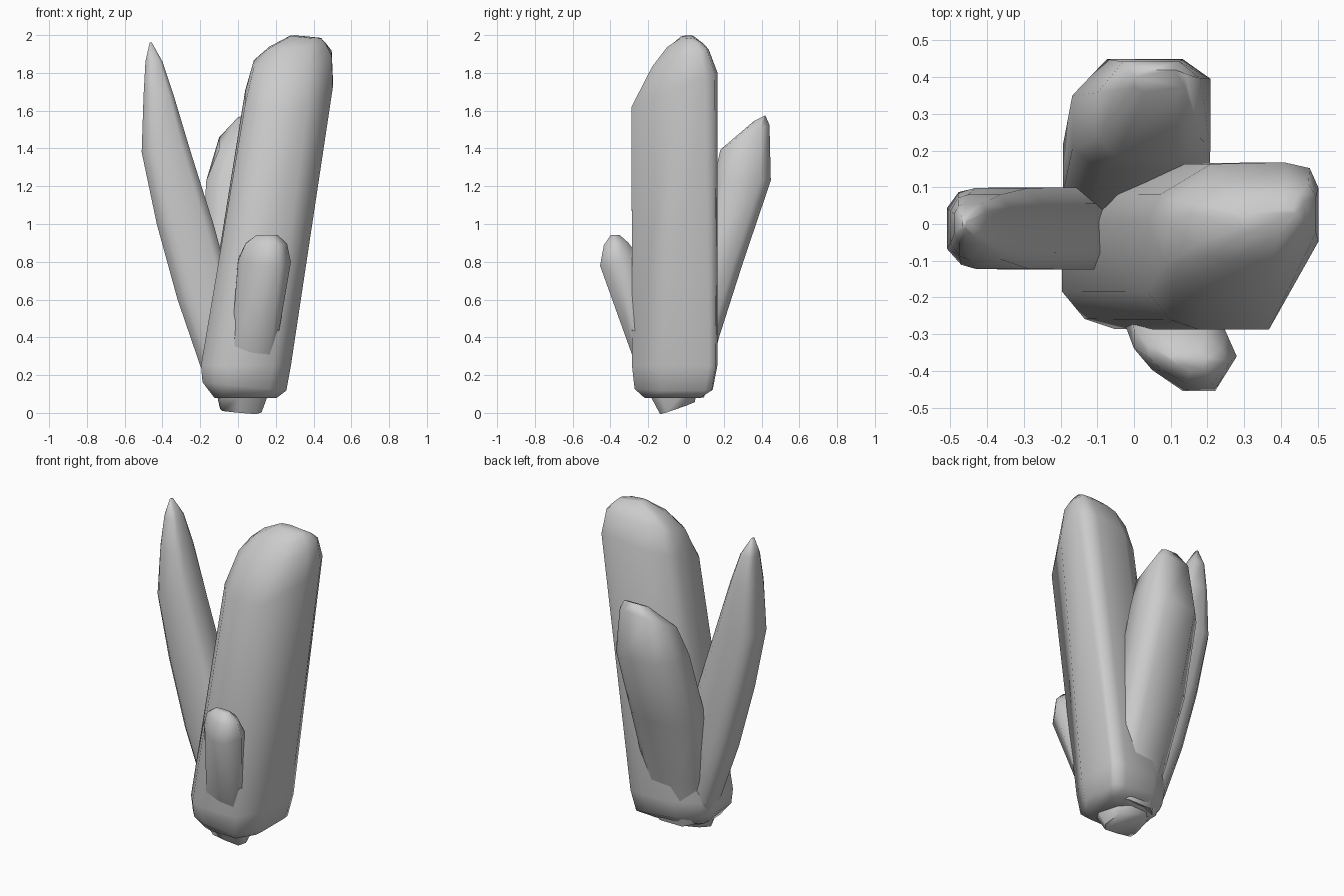
import bpy, bmesh, math


def crystal(name, section, rings, low_section=None, low_count=0):
    """Loft a section (unit half-sizes) through rings: (x, y, z, half_x, half_y, slope_x, slope_y).
    The first low_count rings use low_section instead."""
    bm = bmesh.new()
    loops = []
    for k, (x, y, z, hx, hy, sx, sy) in enumerate(rings):
        shape = low_section if k < low_count else section
        loops.append([bm.verts.new((x + u * hx, y + v * hy, z + u * hx * sx + v * hy * sy))
                      for u, v in shape])
    n = len(section)
    for a, b in zip(loops, loops[1:]):
        for i in range(n):
            j = (i + 1) % n
            bm.faces.new((a[i], a[j], b[j], b[i]))
    bm.faces.new(loops[0][::-1])
    bm.faces.new(loops[-1])
    bmesh.ops.recalc_face_normals(bm, faces=bm.faces)
    mesh = bpy.data.meshes.new(name)
    bm.to_mesh(mesh)
    bm.free()
    obj = bpy.data.objects.new(name, mesh)
    bpy.context.collection.objects.link(obj)
    bpy.context.view_layer.objects.active = obj
    obj.select_set(True)
    bpy.ops.object.shade_smooth_by_angle(angle=math.radians(75))
    obj.select_set(False)


# Tall main crystal, leaning right, with a cut front-right corner higher up
main_section = [(-1, -0.55), (-0.74, -0.88), (-0.4, -1), (0.42, -1), (1, 0.05), (1, 0.7),
                (0.9, 0.93), (0.6, 1), (-0.26, 0.98), (-0.85, 0.62), (-1, 0.3)]
main_low = [(-1, -0.55), (-0.74, -0.88), (-0.4, -1), (0.6, -1), (1, -0.3), (1, 0.8),
            (0.97, 0.97), (0.65, 1), (-0.26, 0.98), (-0.85, 0.62), (-1, 0.3)]
crystal("main_crystal", main_section, [
    (0.04, -0.07, 0.08, 0.165, 0.15, 0, 0),
    (0.034, -0.065, 0.14, 0.222, 0.207, -0.1, 0),
    (0.042, -0.06, 0.25, 0.238, 0.226, 0, 0),
    (0.27, -0.06, 1.70, 0.232, 0.228, 0.08, 0.38),
    (0.29, -0.03, 1.87, 0.206, 0.15, 0.08, 0.3),
    (0.315, -0.005, 1.943, 0.15, 0.095, 0.05, 0.1),
    (0.36, 0.005, 1.99, 0.08, 0.035, -0.1, 0.1),
], main_low, 3)

# Thin left crystal with a sharp tip
slab_section = [(-1, -0.5), (-0.7, -0.9), (-0.4, -1), (0.7, -1), (1, -0.6),
                (1, 0.6), (0.7, 1), (-0.4, 1), (-0.75, 0.9), (-1, 0.5)]
crystal("left_crystal", slab_section, [
    (-0.03, -0.012, 0.1, 0.11, 0.07, 0, 0),
    (-0.06, -0.012, 0.25, 0.14, 0.095, 0, 0),
    (-0.17, -0.012, 0.6, 0.15, 0.112, 0, 0),
    (-0.28, -0.012, 1.0, 0.15, 0.112, 0, 0),
    (-0.38, -0.012, 1.38, 0.13, 0.11, 0, 0),
    (-0.42, -0.008, 1.68, 0.08, 0.088, 0, 0),
    (-0.445, 0, 1.86, 0.045, 0.055, 0, 0),
    (-0.462, 0, 1.96, 0.006, 0.012, 0, 0),
])

# Back crystal, leaning away, with a sloped top
back_section = [(-1, -0.6), (-0.6, -1), (0.6, -1), (1, -0.6), (1, 0.65),
                (0.6, 1), (-0.5, 1), (-1, 0.35)]
crystal("back_crystal", back_section, [
    (0.03, -0.005, 0.1, 0.14, 0.1, 0, -0.2),
    (0.02, 0.045, 0.4, 0.178, 0.13, 0, 0),
    (0.005, 0.165, 0.8, 0.199, 0.138, 0, 0),
    (0.02, 0.297, 1.23, 0.188, 0.152, 0, 0),
    (0.04, 0.312, 1.45, 0.14, 0.13, 0.1, 0.5),
    (0.07, 0.39, 1.56, 0.07, 0.03, 0, 0.5),
])

# Small front crystal; its slanted foot shows below the cluster
small_section = [(-1, 0.1), (-0.65, -0.45), (-0.05, -1), (0.58, -1), (1, -0.1),
                 (0.8, 0.5), (0.4, 1), (-0.6, 1), (-1, 0.6)]
small_low = [(-1, -0.6), (-0.9, -0.92), (-0.1, -1), (0.75, -1), (1, -0.6),
             (0.8, 0.5), (0.4, 1), (-0.6, 1), (-1, 0.5)]
crystal("front_crystal", small_section, [
    (0.015, -0.045, 0.03, 0.11, 0.092, -0.08, 0.33),
    (0.02, -0.06, 0.12, 0.135, 0.12, -0.1, 0.3),
    (0.08, -0.174, 0.34, 0.117, 0.112, -0.1, 0.2),
    (0.14, -0.35, 0.8, 0.14, 0.105, 0, 0.2),
    (0.15, -0.37, 0.895, 0.11, 0.065, 0, 0.1),
    (0.155, -0.375, 0.943, 0.055, 0.022, 0, 0),
], small_low, 3)
